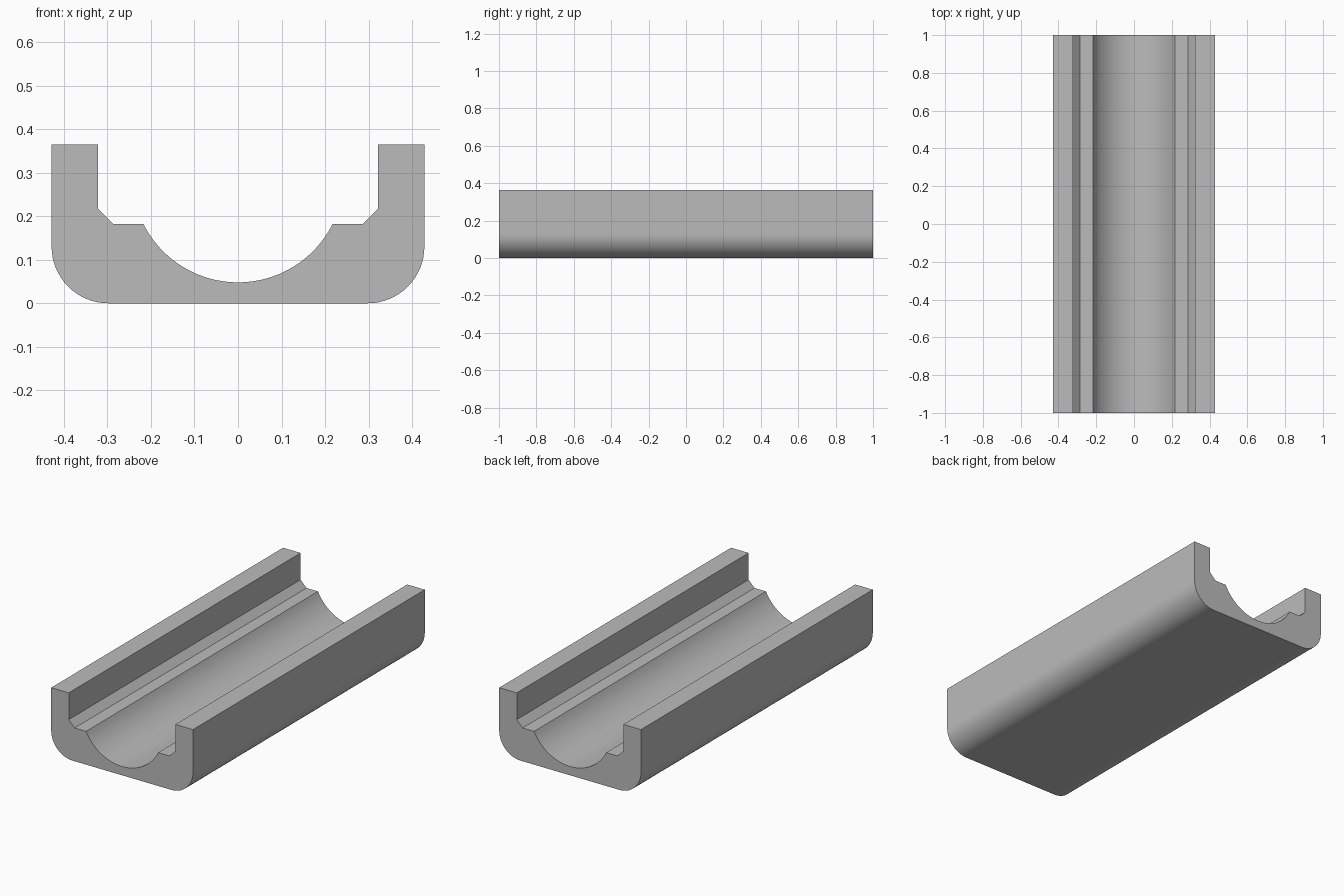
import bpy, bmesh, math

if "Cube" in bpy.data.objects:
    bpy.data.objects.remove(bpy.data.objects["Cube"])

HALF_LEN = 1.0
HALF_W, HEIGHT = 0.428, 0.364
CORNER_R = 0.13
GROOVE_R, GROOVE_Z = 0.243, 0.291


def arc(cx, cz, r, a0, a1, n):
    """Points along an arc, angles in degrees."""
    angles = [math.radians(a0 + (a1 - a0) * i / n) for i in range(n + 1)]
    return [(cx + r * math.cos(a), cz + r * math.sin(a)) for a in angles]


# Right half of the cross-section, from groove bottom round to underside
lip = math.degrees(math.asin((0.182 - GROOVE_Z) / GROOVE_R))
half = arc(0, GROOVE_Z, GROOVE_R, -90, lip, 24)             # round groove
half += [(0.286, 0.182), (0.322, 0.218), (0.322, HEIGHT),   # ledge, chamfer, wall
         (HALF_W, HEIGHT)]
half += arc(HALF_W - CORNER_R, CORNER_R, CORNER_R, 0, -90, 16)  # rounded bottom edge

# Mirror the half (the groove bottom point is shared)
profile = half + [(-x, z) for x, z in reversed(half[1:])]

# Extrude the section along the length
bm = bmesh.new()
section = bm.faces.new([bm.verts.new((x, -HALF_LEN, z)) for x, z in profile])
ext = bmesh.ops.extrude_face_region(bm, geom=[section], use_keep_orig=True)
new_verts = [g for g in ext["geom"] if isinstance(g, bmesh.types.BMVert)]
bmesh.ops.translate(bm, verts=new_verts, vec=(0, 2 * HALF_LEN, 0))
bmesh.ops.recalc_face_normals(bm, faces=bm.faces)
mesh = bpy.data.meshes.new("grooved_channel")
bm.to_mesh(mesh)
bm.free()

channel = bpy.data.objects.new("grooved_channel", mesh)
bpy.context.collection.objects.link(channel)

# Plain grey finish
grey = bpy.data.materials.new("plain_grey")
grey.diffuse_color = (0.5, 0.5, 0.5, 1)
grey.use_nodes = True
grey.node_tree.nodes["Principled BSDF"].inputs["Base Color"].default_value = grey.diffuse_color
mesh.materials.append(grey)

# Smooth curves, sharp edges
bpy.context.view_layer.objects.active = channel
channel.select_set(True)
bpy.ops.object.shade_smooth_by_angle(angle=math.radians(25))
